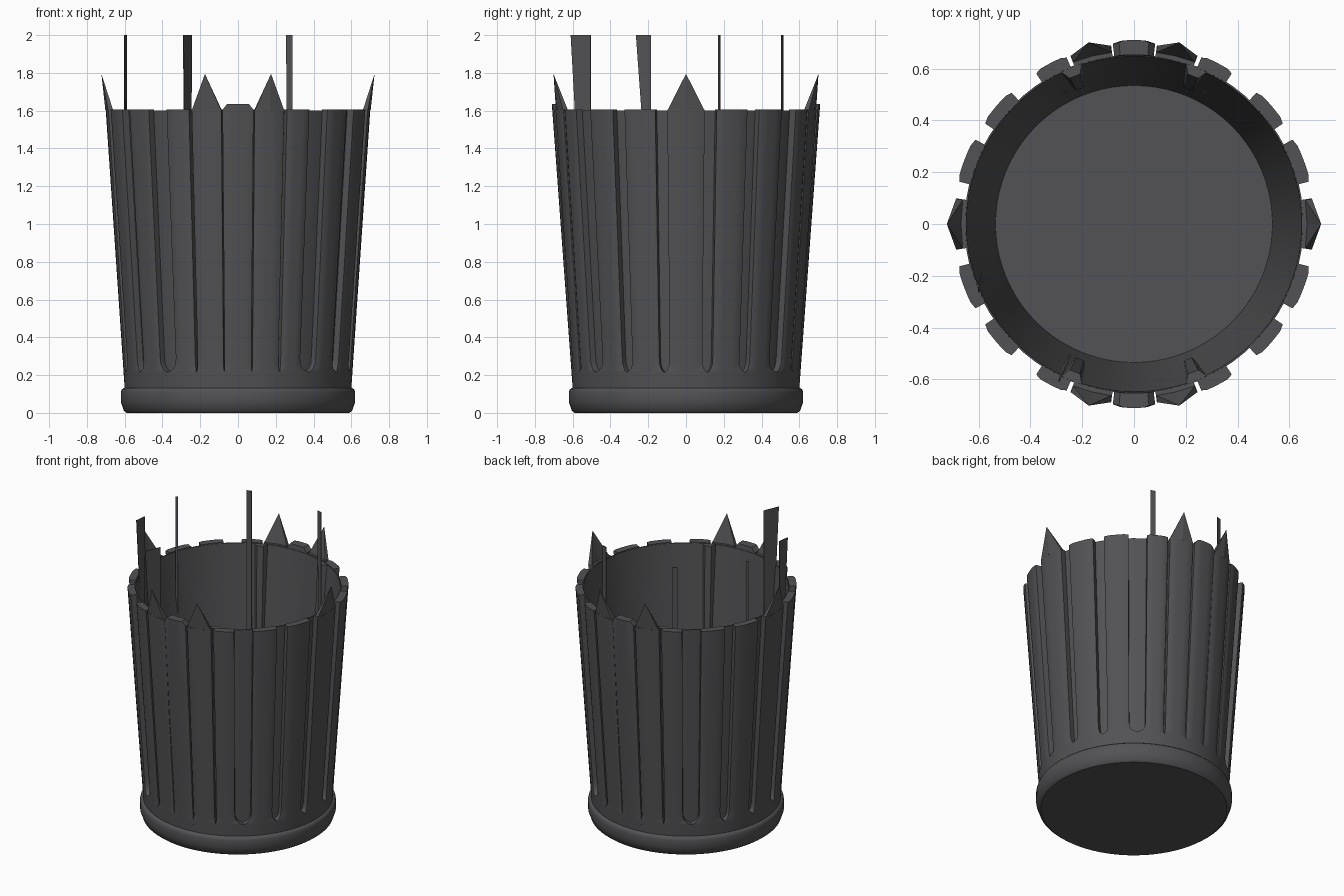
import bpy, bmesh, math

if "Cube" in bpy.data.objects:
    bpy.data.objects.remove(bpy.data.objects["Cube"])

mat = bpy.data.materials.new("dark_grey")
mat.diffuse_color = (0.085, 0.085, 0.09, 1)
mat.use_nodes = True
mat.node_tree.nodes["Principled BSDF"].inputs["Base Color"].default_value = mat.diffuse_color


def finish(name, bm, smooth=True):
    bmesh.ops.remove_doubles(bm, verts=bm.verts, dist=1e-5)
    bmesh.ops.recalc_face_normals(bm, faces=bm.faces)
    me = bpy.data.meshes.new(name)
    bm.to_mesh(me)
    bm.free()
    ob = bpy.data.objects.new(name, me)
    bpy.context.collection.objects.link(ob)
    me.materials.append(mat)
    if smooth:
        bpy.ops.object.select_all(action='DESELECT')
        ob.select_set(True)
        bpy.context.view_layer.objects.active = ob
        bpy.ops.object.shade_smooth_by_angle(angle=math.radians(35))
    return ob


def polar(r, deg, z):
    a = math.radians(deg)
    return (r * math.cos(a), r * math.sin(a), z)


def wall_r(z):      # outer radius of the thin cup wall
    return 0.56 + 0.095 * (z - 0.14) / 1.46


def slat_r(z):      # outer radius of the slats
    return 0.60 + 0.1 * (z - 0.13) / 1.47


# Cup: rounded base band, thin tapered wall and inner floor, turned round z
bm = bmesh.new()
profile = [(0, 0), (0.59, 0), (0.605, 0.012), (0.614, 0.04), (0.62, 0.055), (0.62, 0.11),
           (0.616, 0.123), (0.605, 0.132), (0.56, 0.14), (0.655, 1.6), (0.648, 1.6),
           (0.535, 0.1), (0, 0.1)]
vs = [bm.verts.new((r, 0, z)) for r, z in profile]
es = [bm.edges.new(p) for p in zip(vs, vs[1:])]
bmesh.ops.spin(bm, geom=vs + es, cent=(0, 0, 0), axis=(0, 0, 1),
               angle=2 * math.pi, steps=80)
finish("cup_body", bm)

# Slat layout for one quadrant (start, end in degrees), mirrored all round
quad = [(13.6, 28), (34, 47), (57, 68), (69.3, 82.7)]
slats = []
for q in quad:
    for lo, hi in (q, (180 - q[1], 180 - q[0])):
        slats += [(lo, hi), (360 - hi, 360 - lo)]
slats += [(-8.2, 8.2), (83.3, 96.7), (171.8, 188.2), (263.3, 276.7)]
slats.sort()

COLS = 6
for i, (lo, hi) in enumerate(slats):
    prev_hi = slats[i - 1][1] - (360 if i == 0 else 0)
    next_lo = slats[(i + 1) % len(slats)][0] + (360 if i == len(slats) - 1 else 0)
    gl, gr = (lo - prev_hi) / 2, (next_lo - hi) / 2
    mid = (lo + hi) / 2
    tall = abs(math.cos(math.radians(mid))) < 0.01     # front and back slats
    # rows: height and share of the half gap that is filled (rounded groove end)
    rows = [(0.125, 1), (0.215, 1), (0.222, 0.65), (0.235, 0.3), (0.26, 0.05), (0.3, 0),
            (0.8, 0), (1.2, 0), (1.605, 0)]
    if tall:
        rows += [(1.635, -3)]
    bm = bmesh.new()
    outer, inner = [], []
    for z, f in rows:
        if f < 0:
            a, b = lo + 2, hi - 2
        else:
            a, b = lo - gl * f, hi + gr * f
        o, n = [], []
        for c in range(COLS + 1):
            t = a + (b - a) * c / COLS
            edge = 0.007 if c in (0, COLS) and f <= 0.3 else 0
            r = slat_r(z) - edge + (0.008 * (z - 0.13) / 1.5 if tall else 0)
            o.append(bm.verts.new(polar(r, t, z)))
            n.append(bm.verts.new(polar(wall_r(z) - 0.004, t, z)))
        outer.append(o)
        inner.append(n)
    for k in range(len(rows) - 1):
        for c in range(COLS):
            for g in (outer, inner):
                bm.faces.new((g[k][c], g[k][c + 1], g[k + 1][c + 1], g[k + 1][c]))
        for c in (0, COLS):
            bm.faces.new((outer[k][c], inner[k][c], inner[k + 1][c], outer[k + 1][c]))
    for k in (0, -1):
        for c in range(COLS):
            bm.faces.new((outer[k][c], outer[k][c + 1], inner[k][c + 1], inner[k][c]))
    finish("slat", bm)

    # Pointed tips on the side slats and on the pair beside front and back
    sn = abs(math.sin(math.radians(mid)))
    if sn < 0.01 or 0.96 < sn < 0.99:
        bm = bmesh.new()
        tip = bm.verts.new(polar(0.723, mid, 1.795))
        ring = [bm.verts.new(polar(r, t, 1.6)) for r, t in
                ((0.667, lo), (0.667, mid), (0.667, hi), (0.694, hi), (0.702, mid), (0.694, lo))]
        for k in range(6):
            bm.faces.new((ring[k], ring[(k + 1) % 6], tip))
        bm.faces.new(ring)
        finish("slat_tip", bm, False)

# Wedge fins on the inner wall behind the narrow gaps
for ang in (68.2, 111.8, 248.2, 291.8):
    bm = bmesh.new()
    top = [bm.verts.new(polar(r, ang + d, 1.6)) for r, d in
           ((0.655, -4), (0.615, -2), (0.615, 2), (0.655, 4))]
    low = [bm.verts.new(polar(r, ang + d, 0.5)) for r, d in
           ((0.58, -3), (0.562, -1.5), (0.562, 1.5), (0.58, 3))]
    for k in range(4):
        j = (k + 1) % 4
        bm.faces.new((top[k], top[j], low[j], low[k]))
    bm.faces.new(top)
    bm.faces.new(low)
    finish("inner_fin", bm, False)

# Upright strips: two ends at the top, two at the bottom, bottom height
strips = [((-0.60, -0.265), (-0.59, -0.185), (-0.60, -0.20), (-0.59, -0.185), 1.1),
          ((-0.29, -0.61), (-0.245, -0.505), (-0.28, -0.56), (-0.25, -0.505), 1.1),
          ((-0.602, 0.172), (-0.59, 0.18), (-0.602, 0.172), (-0.59, 0.18), 1.0),
          ((-0.288, 0.505), (-0.255, 0.515), (-0.288, 0.505), (-0.255, 0.515), 0.5),
          ((0.255, 0.515), (0.288, 0.505), (0.265, 0.515), (0.288, 0.505), 0.5)]
for a, b, c, d, zb in strips:
    bm = bmesh.new()
    dx, dy = b[0] - a[0], b[1] - a[1]
    ln = math.hypot(dx, dy)
    nx, ny = -dy / ln * 0.002, dx / ln * 0.002
    loops = []
    for s in (-1, 1):
        loops.append([bm.verts.new((p[0] + s * nx, p[1] + s * ny, z))
                      for p, z in ((a, 2.0), (b, 2.0), (d, zb), (c, zb))])
    for k in range(4):
        j = (k + 1) % 4
        bm.faces.new((loops[0][k], loops[0][j], loops[1][j], loops[1][k]))
    for lp in loops:
        bm.faces.new(lp)
    finish("upright_strip", bm, False)
